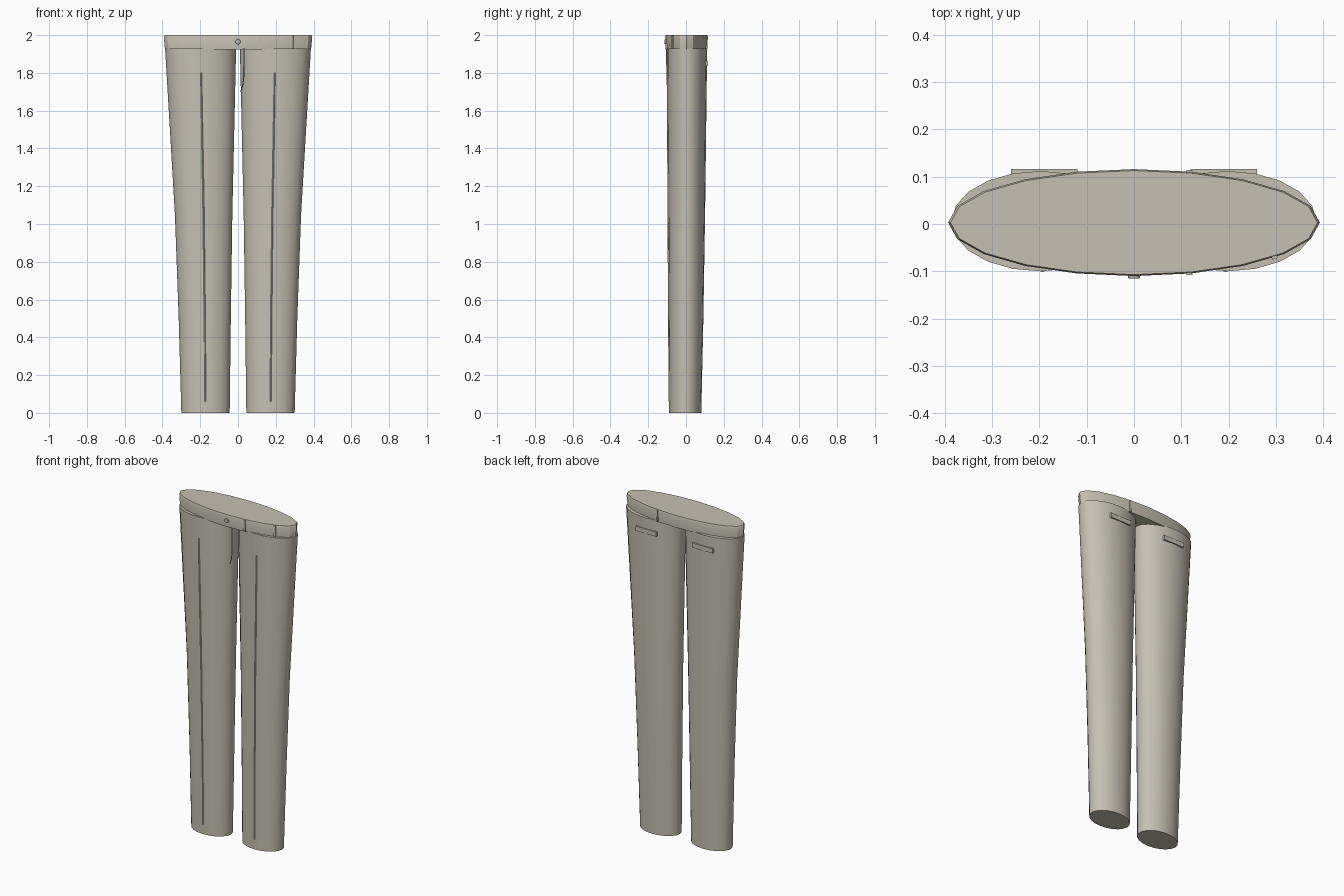
import bpy, bmesh, math

cube = bpy.data.objects.get("Cube")
if cube:
    bpy.data.objects.remove(cube, do_unlink=True)

cloth = bpy.data.materials.new("stone beige cloth")
cloth.use_nodes = True
colour = (0.56, 0.53, 0.45, 1)
cloth.diffuse_color = colour
cloth.node_tree.nodes["Principled BSDF"].inputs["Base Color"].default_value = colour


def finish(name, bm):
    """Turn a bmesh into a named, coloured, smoothly shaded object."""
    bmesh.ops.recalc_face_normals(bm, faces=bm.faces)
    mesh = bpy.data.meshes.new(name)
    bm.to_mesh(mesh)
    bm.free()
    mesh.materials.append(cloth)
    obj = bpy.data.objects.new(name, mesh)
    bpy.context.collection.objects.link(obj)
    bpy.ops.object.select_all(action="DESELECT")
    obj.select_set(True)
    bpy.context.view_layer.objects.active = obj
    bpy.ops.object.shade_smooth_by_angle(angle=math.radians(30))
    return obj


def loft(name, rings, sides=20):
    """Skin capped elliptical rings given as (z, centre x, centre y, radius x, radius y)."""
    bm = bmesh.new()
    turns = [math.tau * i / sides for i in range(sides)]
    loops = [[bm.verts.new((cx + rx * math.cos(a), cy + ry * math.sin(a), z)) for a in turns]
             for z, cx, cy, rx, ry in rings]
    for low, high in zip(loops, loops[1:]):
        for i in range(sides):
            j = (i + 1) % sides
            bm.faces.new((low[i], low[j], high[j], high[i]))
    bm.faces.new(loops[0][::-1])
    bm.faces.new(loops[-1])
    return finish(name, bm)


def box(name, centre, size, turn=0):
    bm = bmesh.new()
    bmesh.ops.create_cube(bm, size=1)
    bmesh.ops.scale(bm, vec=size, verts=bm.verts)
    obj = finish(name, bm)
    obj.location = centre
    obj.rotation_euler.z = turn
    return obj


# Trouser legs, with a pressed crease and a back pocket welt on each
leg = [(0, 0.172, -0.004, 0.128, 0.085),
       (0.5, 0.176, 0.0, 0.138, 0.092),
       (1.05, 0.182, 0.003, 0.152, 0.098),
       (1.93, 0.198, 0.006, 0.188, 0.106)]
crease = [(0.06, 0.173), (0.5, 0.176), (1.05, 0.182), (1.8, 0.195)]
front_y = (-0.089, -0.092, -0.095, -0.0985)
for label, s in (("left", 1), ("right", -1)):
    loft(label + "_leg", [(z, s * cx, cy, rx, ry) for z, cx, cy, rx, ry in leg])
    loft(label + "_crease", [(z, s * x, y, 0.004, 0.003)
                             for (z, x), y in zip(crease, front_y)], 4)
    box(label + "_back_pocket_welt", (s * 0.19, 0.110, 1.85), (0.14, 0.012, 0.028))

# Waistband
WAIST_Y, WAIST_RX, WAIST_RY = 0.003, 0.393, 0.113
loft("waistband", [(1.925, 0, WAIST_Y, 0.387, 0.109),
                   (1.99, 0, WAIST_Y, WAIST_RX, WAIST_RY),
                   (2.0, 0, WAIST_Y, 0.388, 0.110)])

# Belt loops set along the waistband
for name, x, side in (("front_belt_loop", 0.117, -1), ("side_belt_loop", 0.297, -1),
                      ("back_belt_loop", 0.117, 1)):
    c = x / WAIST_RX
    depth = math.sqrt(1 - c * c)
    y = WAIST_Y + side * (WAIST_RY * depth - 0.001)
    slope = math.atan(-side * WAIST_RY * c / (WAIST_RX * depth))
    box(name, (x, y, 1.962), (0.012, 0.008, 0.07), slope)

# Curved fly stitching
fly = [(1.70, 0.014), (1.73, 0.024), (1.77, 0.03), (1.93, 0.032)]
loft("fly_seam", [(z, x, -0.098 - 0.006 * (z - 1.7) / 0.23, 0.003, 0.003)
                  for z, x in fly], 4)

# Waist button
button = loft("button", [(-0.004, 0, 0, 0.014, 0.014), (0.004, 0, 0, 0.012, 0.012)], 16)
button.rotation_euler.x = math.pi / 2
button.location = (0, -0.111, 1.965)
